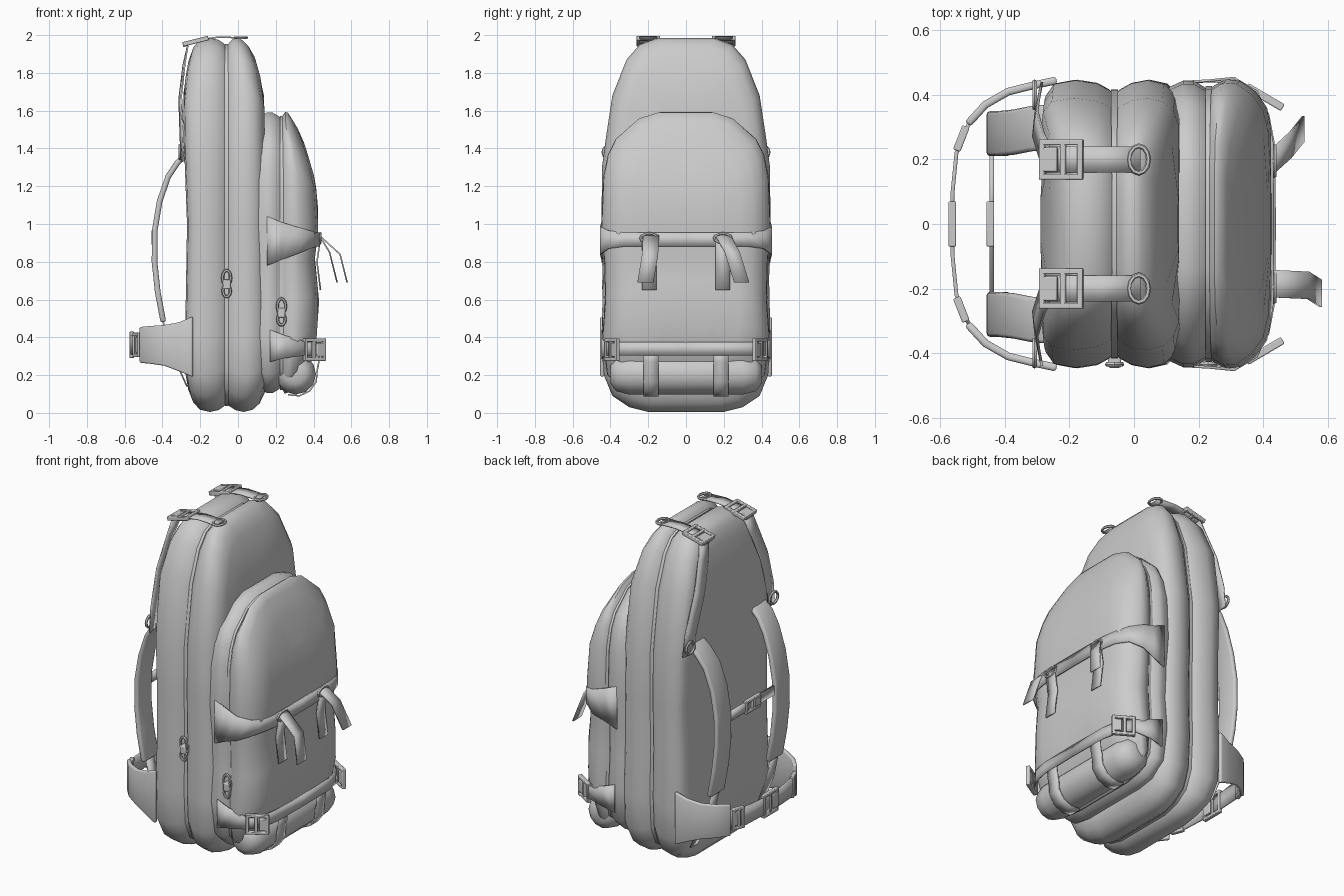
import bpy, bmesh, math
from mathutils import Vector, Matrix

if "Cube" in bpy.data.objects:
    bpy.data.objects.remove(bpy.data.objects["Cube"])


def lerp_table(table, z):
    if z <= table[0][0]:
        return table[0][1]
    for (z0, a), (z1, b) in zip(table, table[1:]):
        if z <= z1:
            return a + (b - a) * (z - z0) / (z1 - z0)
    return table[-1][1]


def finish(name, bm, mirror=False, solid=0, bevel=0, angle=40):
    bmesh.ops.recalc_face_normals(bm, faces=bm.faces)
    me = bpy.data.meshes.new(name)
    bm.to_mesh(me)
    bm.free()
    ob = bpy.data.objects.new(name, me)
    bpy.context.collection.objects.link(ob)
    bpy.ops.object.select_all(action='DESELECT')
    ob.select_set(True)
    bpy.context.view_layer.objects.active = ob
    bpy.ops.object.shade_smooth_by_angle(angle=math.radians(angle))
    if solid:
        m = ob.modifiers.new("thickness", 'SOLIDIFY')
        m.thickness, m.offset = solid, 0
    if bevel:
        m = ob.modifiers.new("soft_edge", 'BEVEL')
        m.width, m.segments = bevel, 2
    if mirror:
        m = ob.modifiers.new("mirror", 'MIRROR')
        m.use_axis = (False, True, False)
        m.use_mirror_merge = mirror == 'merge'
    return ob


def bag(name, half, seam, back, front, rings, caps=True):
    """Loft a (z, half width) outline through rings of (depth, inset)."""
    zlo, zhi = half[0][0], half[-1][0]
    zc, hz, hy = (zlo + zhi) / 2, (zhi - zlo) / 2, max(w for z, w in half)
    bm = bmesh.new()
    loops, n = [], len(half)
    outline = [(w, z) for z, w in half] + [(-w, z) for z, w in reversed(half)]
    for t, d in rings:
        ring = []
        for y, z in outline:
            zz = zc + (z - zc) * (1 - d / hz)
            end = lerp_table(front if t > 0 else back, zz)
            ring.append(bm.verts.new((seam + abs(t) * (end - seam), y * (1 - d / hy), zz)))
        loops.append(ring)
    for a, b in zip(loops, loops[1:]):
        for i in range(2 * n):
            j = (i + 1) % (2 * n)
            bm.faces.new((a[i], a[j], b[j], b[i]))
    if caps:
        for r in (loops[0], loops[-1]):
            for i in range(n - 1):
                bm.faces.new((r[i], r[i + 1], r[2 * n - 2 - i], r[2 * n - 1 - i]))
    return finish(name, bm, angle=60)


def ribbon(name, pairs, thick=0.008, mirror=True, bevel=0):
    """Strap through pairs of edge points."""
    bm = bmesh.new()
    vs = [(bm.verts.new(a), bm.verts.new(b)) for a, b in pairs]
    for (a, b), (c, d) in zip(vs, vs[1:]):
        bm.faces.new((a, b, d, c))
    return finish(name, bm, mirror, thick, bevel)


def flat(path, w):
    """Edge pairs for a strap that is wide along y."""
    return [((x, y - w / 2, z), (x, y + w / 2, z)) for x, y, z in path]


def upright(path):
    """Edge pairs for a strap wide along z: (x, y, z low, z high)."""
    return [((x, y, a), (x, y, b)) for x, y, a, b in path]


def buckle(name, loc, u, v, length, width, mirror=True):
    u, v = Vector(u).normalized(), Vector(v).normalized()
    n = u.cross(v)
    base = Matrix((u, v, n)).transposed().to_4x4()
    base.translation = loc
    bm = bmesh.new()
    r = 0.018
    parts = [(0, s * (width - r) / 2, length, r) for s in (-1, 1)]
    parts += [(k * (length - r) / 2, 0, r, width) for k in (-1, 0.1, 1)]
    parts.append((-length * 0.28, 0, length * 0.4, width * 0.6))
    for a, b, la, lb in parts:
        bmesh.ops.create_cube(bm, size=1, matrix=base @ Matrix.Translation((a, b, 0)) @ Matrix.Diagonal((la, lb, 0.024, 1)))
    return finish(name, bm, mirror, bevel=0.004)


def ring(name, loc, u, v, ru, rv, tube=0.008, mirror=True):
    u, v = Vector(u).normalized(), Vector(v).normalized()
    n = u.cross(v)
    bm = bmesh.new()
    rows = []
    for i in range(12):
        a = math.tau * i / 12
        d = u * math.cos(a) + v * math.sin(a)
        c = Vector(loc) + u * ru * math.cos(a) + v * rv * math.sin(a)
        rows.append([bm.verts.new(c + tube * (d * math.cos(b) + n * math.sin(b))) for b in (k * math.tau / 6 for k in range(6))])
    for i in range(12):
        for k in range(6):
            p, q, m = rows[i], rows[(i + 1) % 12], (k + 1) % 6
            bm.faces.new((p[k], p[m], q[m], q[k]))
    return finish(name, bm, mirror)


# main compartment: two soft lobes either side of a zip seam
main = [(0.005, .20), (.03, .30), (.09, .39), (.2, .435), (.4, .447), (.7, .44), (1.0, .447), (1.3, .445),
        (1.45, .425), (1.68, .39), (1.87, .315), (1.95, .245), (1.985, .15)]
m_back = [(0, -.22), (.1, -.26), (.25, -.285), (.5, -.278), (1.0, -.27), (1.4, -.285), (1.7, -.29), (1.85, -.265), (1.98, -.23)]
m_front = [(0, .12), (.2, .16), (1.6, .14), (1.72, .135), (1.88, .09), (1.98, .05)]
bag("main_compartment", main, -.06, m_back, m_front,
    [(-1, .3), (-1, .12), (-.97, .05), (-.85, .012), (-.55, 0), (-.25, .01), (-.08, .03), (0, .045),
     (.08, .03), (.25, .01), (.5, 0), (.75, .012), (.92, .045), (1, .1), (1, .3)])
bag("main_zip", main, -.06, m_back, m_front, [(-.05, .031), (.05, .031)], caps=False)

# outer pocket
pocket = [(.1, .22), (.12, .33), (.2, .42), (.4, .445), (.6, .43), (.8, .435), (1.0, .45), (1.25, .44),
          (1.37, .415), (1.45, .375), (1.56, .25), (1.595, .14)]
p_back = [(0, .1), (2, .1)]
p_front = [(.1, .29), (.2, .35), (.31, .41), (.6, .43), (.8, .405), (.92, .42), (1.02, .43), (1.23, .41), (1.4, .36), (1.57, .30)]
bag("outer_pocket", pocket, .23, p_back, p_front,
    [(-1, .03), (-.6, .006), (-.35, .006), (-.1, .025), (0, .035), (.1, .02), (.28, .002), (.5, .006),
     (.75, .04), (.93, .09), (1, .16), (1, .32)])
bag("pocket_zip", pocket, .23, p_back, p_front, [(-.06, .022), (.06, .022)], caps=False)

# rolled bundle at the foot of the pocket, with two straps round it
bm = bmesh.new()
sections = []
for y, r in ((-.40, .05), (-.37, .09), (-.3, .108), (0, .108), (.3, .108), (.37, .09), (.40, .05)):
    sections.append([bm.verts.new((.305 + r * math.cos(a), y, .205 + r * math.sin(a))) for a in (k * math.tau / 12 for k in range(12))])
for a, b in zip(sections, sections[1:]):
    for k in range(12):
        m = (k + 1) % 12
        bm.faces.new((a[k], a[m], b[m], b[k]))
bm.faces.new(sections[0])
bm.faces.new(sections[-1])
finish("bedroll", bm, angle=50)
arc = [(.305 + .116 * math.cos(a), .185, .205 + .116 * math.sin(a)) for a in (math.radians(d) for d in (10, -20, -50, -80, -110))]
ribbon("bedroll_strap", flat([(.432, .185, .33), (.428, .185, .27)] + arc, .08))

# lower compression strap and side buckles
ribbon("lower_side_strap", upright([(.17, .44, .27, .44), (.25, .443, .29, .41), (.36, .425, .305, .375)]))
ribbon("lower_front_strap", upright([(.36, .425, .305, .375), (.415, .34, .305, .375), (.432, .25, .305, .375), (.436, 0, .305, .375)]), mirror='merge')
buckle("side_buckle", (.405, .393, .335), (-.85, .5, 0), (0, 0, 1), .13, .12)

# middle compression strap with pull tabs
ribbon("middle_strap", upright([(.155, .44, .78, 1.04), (.23, .444, .81, 1.01), (.31, .452, .84, .985), (.38, .41, .87, .965),
                                (.415, .33, .88, .955), (.428, .25, .88, .955), (.43, 0, .88, .955)]), mirror='merge')
ring("pull_ring", (.434, .195, .925), (0, 1, 0), (0, 0, 1), .045, .025)
ribbon("flat_tab", flat([(.436, .195, .92), (.418, .195, .8), (.437, .195, .65)], .075))
ribbon("pull_tab_left", flat([(.43, -.185, .94), (.54, -.19, .84), (.578, -.215, .69)], .085), mirror=False)
ribbon("pull_tab_right", flat([(.43, .195, .94), (.485, .245, .85), (.525, .295, .69)], .08), mirror=False)

# lid straps over the top, running down to the shoulder straps
ribbon("top_strap", flat([(.02, .2, 1.985), (-.1, .2, 1.99), (-.2, .2, 1.975), (-.29, .2, 1.94)], .08))
ring("top_ring", (.015, .2, 1.987), (1, 0, 0), (0, 1, 0), .03, .042)
buckle("top_buckle", (-.225, .2, 1.968), (1, 0, .25), (0, 1, 0), .14, .125)
ribbon("load_strap", [((-.265, .16, 1.95), (-.265, .25, 1.95)), ((-.29, .2, 1.84), (-.28, .28, 1.86)),
                      ((-.312, .27, 1.66), (-.30, .35, 1.68)), ((-.305, .34, 1.45), (-.29, .42, 1.47)),
                      ((-.30, .36, 1.33), (-.285, .44, 1.33))])
ring("shoulder_ring", (-.308, .40, 1.38), (0, 1, 0), (0, 0, 1), .04, .035)

# padded shoulder straps with lower webbing
ribbon("shoulder_strap", flat([(-.27, .3, 1.37), (-.32, .295, 1.325), (-.37, .285, 1.25), (-.415, .28, 1.12), (-.44, .28, .97),
                               (-.442, .28, .8), (-.425, .28, .64), (-.395, .28, .48)], .14), .03, bevel=.012)
ribbon("shoulder_webbing", flat([(-.395, .28, .48), (-.36, .29, .34), (-.27, .31, .14)], .07))

# chest strap
ribbon("chest_strap", upright([(-.44, .215, .90, .955), (-.44, 0, .90, .955)]), .014, mirror='merge')
buckle("chest_buckle", (-.445, 0, .928), (0, 1, 0), (0, 0, 1), .14, .08, mirror=False)

# hip belt: padded wings, webbing and clasp
ribbon("hip_wing", upright([(-.24, .445, .19, .51), (-.31, .43, .22, .48), (-.39, .41, .25, .465), (-.46, .37, .26, .46),
                            (-.515, .31, .265, .455)]), .024, bevel=.008)
ribbon("hip_webbing", upright([(-.51, .315, .30, .42), (-.55, .22, .305, .415), (-.562, .1, .31, .41), (-.564, 0, .31, .41)]), .012, mirror='merge')
buckle("hip_clasp", (-.563, 0, .36), (0, 1, 0), (0, 0, 1), .14, .14, mirror=False)
buckle("hip_adjuster", (-.535, .265, .36), (-.35, -.9, 0), (0, 0, 1), .08, .13)

# zip pulls on the front side
for part, x, z in (("main", -.06, .68), ("pocket", .23, .53)):
    y = -.435
    ring(part + "_pull_loop", (x, y, z + .035), (1, 0, 0), (0, 0, 1), .022, .04, mirror=False)
    ring(part + "_pull_end", (x, y, z - .035), (1, 0, 0), (0, 0, 1), .02, .03, mirror=False)
    bm = bmesh.new()
    bmesh.ops.create_cube(bm, size=1, matrix=Matrix.Translation((x, y + .012, z)) @ Matrix.Diagonal((.04, .045, .05, 1)))
    finish(part + "_slider", bm, bevel=.006)
